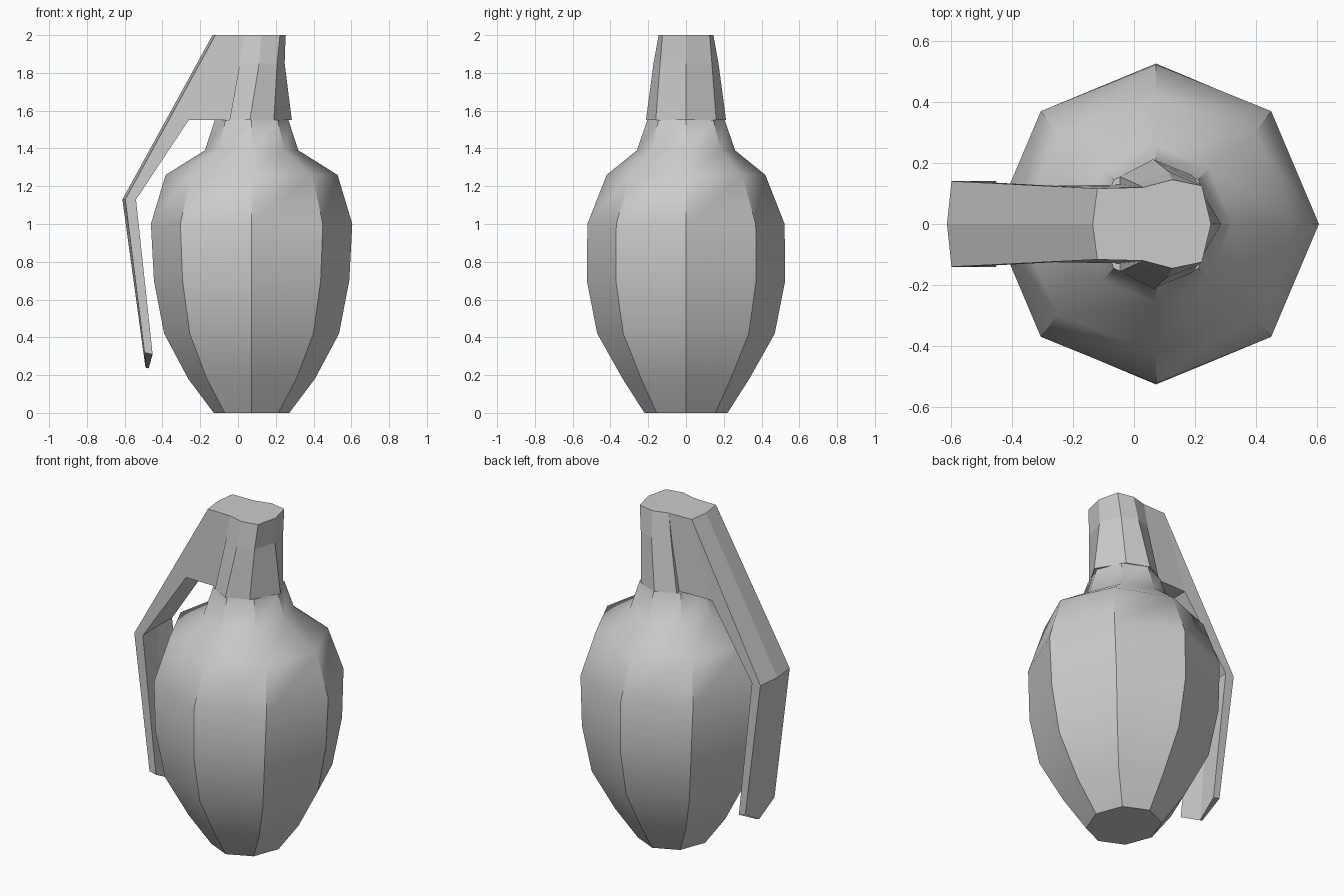
import bpy, bmesh, math

if "Cube" in bpy.data.objects:
    bpy.data.objects.remove(bpy.data.objects["Cube"])


def loft(name, rings, smooth_angle=None):
    """Skin equal-length closed rings of points and cap both ends."""
    bm = bmesh.new()
    loops = [[bm.verts.new(p) for p in ring] for ring in rings]
    n = len(rings[0])
    for a, b in zip(loops, loops[1:]):
        for i in range(n):
            j = (i + 1) % n
            bm.faces.new((a[i], a[j], b[j], b[i]))
    bm.faces.new(loops[0][::-1])
    bm.faces.new(loops[-1])
    bmesh.ops.recalc_face_normals(bm, faces=bm.faces)
    mesh = bpy.data.meshes.new(name)
    bm.to_mesh(mesh)
    bm.free()
    obj = bpy.data.objects.new(name, mesh)
    bpy.context.collection.objects.link(obj)
    return obj


# Eight-sided body: (z, x radius, y radius)
CX = 0.072
profile = [(0, .20, .22), (.18, .335, .335), (.42, .463, .47), (.70, .517, .525),
           (1.0, .533, .522), (1.26, .455, .42), (1.39, .247, .26), (1.55, .195, .205)]
angles = [math.radians(45 * i) for i in range(8)]
body = loft("body", [[(CX + rx * math.cos(a), ry * math.sin(a), z) for a in angles]
                     for z, rx, ry in profile])

# Smooth up the body, sharp along its ribs and end caps
for p in body.data.polygons:
    p.use_smooth = len(p.vertices) == 4
for e in body.data.edges:
    za, zb = (body.data.vertices[i].co.z for i in e.vertices)
    shoulder = abs(max(za, zb) - 1.39) < .01 and abs(za - zb) > .01
    cap = abs(za - zb) < .001 and (za < .01 or za > 1.54)
    e.use_edge_sharp = cap or (abs(za - zb) > .001 and not shoulder)

# Fuse head: half outlines mirrored across y, flat at the lever side
halves = [(1.55, [(-.045, .155), (.063, .212), (.19, .16)], .285),
          (1.85, [(.01, .13), (.112, .172), (.207, .137)], .247),
          (2.0, [(.03, .12), (.125, .145), (.222, .125)], .252)]
loft("fuse_head", [[(x, y, z) for x, y in half] + [(nose, 0, z)]
                   + [(x, -y, z) for x, y in reversed(half)]
                   for z, half, nose in halves])

# Safety lever: per station outer edge, outer ridge, inner edge, inner middle,
# each as (x, z), followed by outer and inner half widths
stations = [((.03, 2.0), (.03, 2.0), (.03, 1.551), (.03, 1.551), .12, .13),
            ((-.12, 2.0), (-.135, 2.0), (-.26, 1.551), (-.26, 1.551), .116, .125),
            ((-.597, 1.13), (-.612, 1.13), (-.54, 1.13), (-.545, 1.13), .14, .14),
            ((-.495, .32), (-.49, .24), (-.452, .31), (-.473, .235), .14, .14)]
loft("safety_lever", [[(o[0], -wo, o[1]), (m[0], 0, m[1]), (o[0], wo, o[1]),
                       (i[0], wi, i[1]), (k[0], 0, k[1]), (i[0], -wi, i[1])]
                      for o, m, i, k, wo, wi in stations])
